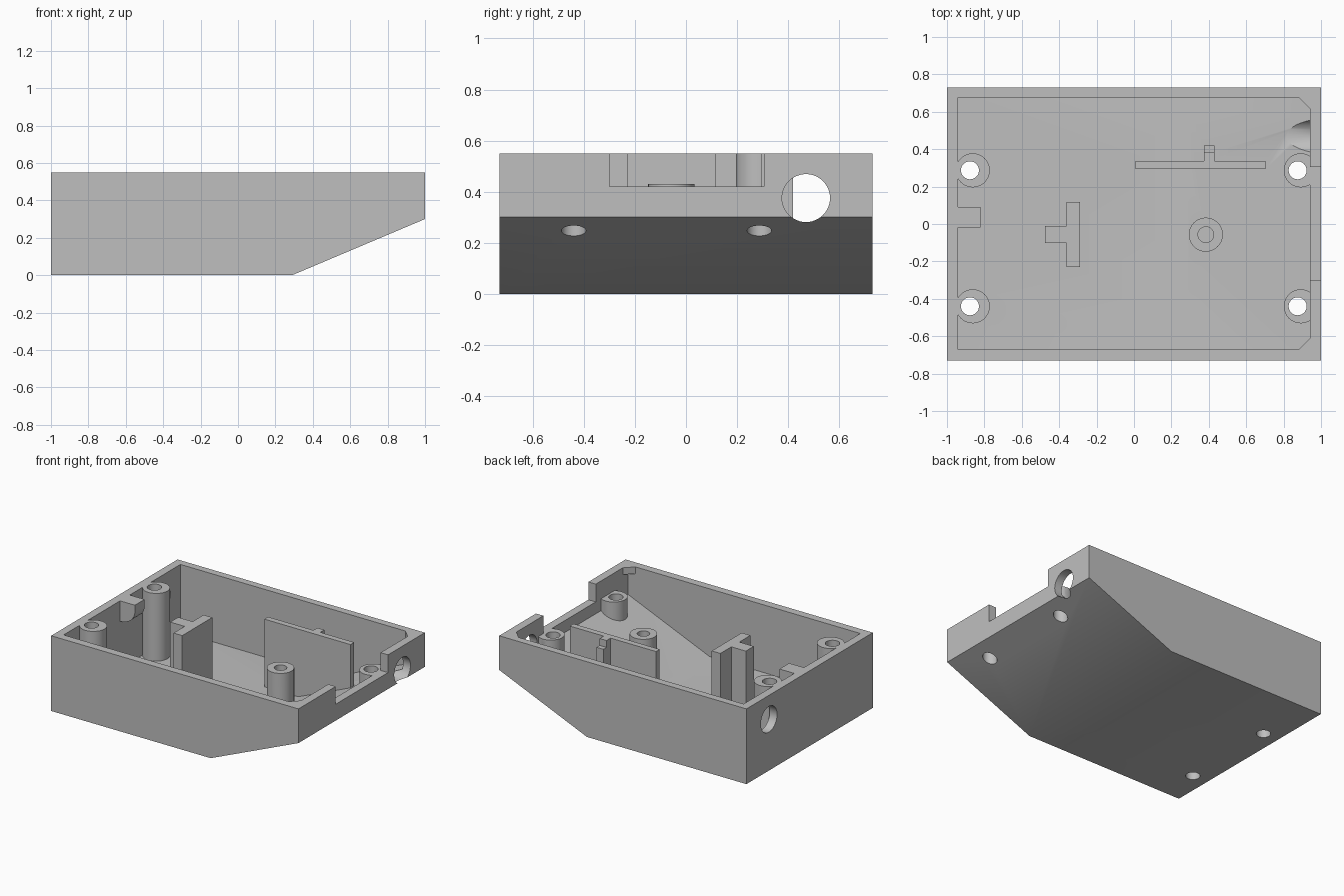
import bpy, bmesh, math
from mathutils import Matrix, Vector

if "Cube" in bpy.data.objects:
    bpy.data.objects.remove(bpy.data.objects["Cube"], do_unlink=True)

ABOVE = 0.8     # height that reaches clear of the rim
RIM = 0.55      # top of the walls
LOW = 0.42      # top of the low posts and the wall notch


def to_object(name, bm):
    bmesh.ops.recalc_face_normals(bm, faces=bm.faces[:])
    mesh = bpy.data.meshes.new(name)
    bm.to_mesh(mesh)
    bm.free()
    obj = bpy.data.objects.new(name, mesh)
    bpy.context.collection.objects.link(obj)
    return obj


def prism(name, outline, y0, y1):
    """Extrude an x-z outline along y."""
    bm = bmesh.new()
    face = bm.faces.new([bm.verts.new((x, y0, z)) for x, z in outline])
    new = bmesh.ops.extrude_face_region(bm, geom=[face])["geom"]
    verts = [v for v in new if isinstance(v, bmesh.types.BMVert)]
    bmesh.ops.translate(bm, verts=verts, vec=(0, y1 - y0, 0))
    return to_object(name, bm)


def box(name, x0, x1, y0, y1, z0, z1):
    return prism(name, [(x0, z0), (x1, z0), (x1, z1), (x0, z1)], y0, y1)


def rod(name, start, end, radius, sides=48):
    a, b = Vector(start), Vector(end)
    turn = (b - a).to_track_quat("Z", "Y").to_matrix().to_4x4()
    bm = bmesh.new()
    bmesh.ops.create_cone(bm, cap_ends=True, segments=sides, radius1=radius,
                          radius2=radius, depth=(b - a).length,
                          matrix=Matrix.Translation((a + b) / 2) @ turn)
    return to_object(name, bm)


def carve(target, cutter):
    """Subtract the cutter and throw it away."""
    mod = target.modifiers.new("carve", "BOOLEAN")
    mod.operation = "DIFFERENCE"
    mod.solver = "EXACT"
    mod.object = cutter
    bpy.context.view_layer.objects.active = target
    bpy.ops.object.modifier_apply(modifier=mod.name)
    bpy.data.objects.remove(cutter, do_unlink=True)


# Outer block with the sloping underside
case = prism("enclosure_shell",
             [(-1, 0), (0.29, 0), (1, 0.3), (1, RIM), (-1, RIM)], -0.73, 0.73)

# Hollow inside; whatever is removed from it stays standing in the case
hollow = prism("hollow", [(-0.94, 0.055), (0.28, 0.055), (0.94, 0.333),
                          (0.94, 0.7), (-0.94, 0.7)], -0.672, 0.677)

# Screw posts: tall on the left wall side, low on the sloping side
for y in (-0.44, 0.287):
    carve(hollow, rod("tall_post", (-0.862, y, -0.1), (-0.862, y, ABOVE), 0.091))
    carve(hollow, rod("low_post", (0.892, y, -0.1), (0.892, y, LOW), 0.091))
carve(hollow, rod("centre_post", (0.384, -0.057, -0.1), (0.384, -0.057, 0.43), 0.091))

# T-shaped rib, long rib and its stepped fin
carve(hollow, box("rib_bar", -0.36, -0.29, -0.23, 0.117, -0.1, ABOVE))
carve(hollow, box("rib_stem", -0.477, -0.33, -0.102, -0.01, -0.1, ABOVE))
carve(hollow, box("long_rib", 0.007, 0.704, 0.294, 0.337, -0.1, ABOVE))
carve(hollow, box("fin", 0.374, 0.43, 0.31, 0.384, -0.1, ABOVE))
carve(hollow, box("fin_step", 0.374, 0.43, 0.35, 0.42, -0.1, 0.5))

# Rounded bracket under the rim of the left wall
curve = [(-0.94 + 0.12 * math.cos(math.radians(a)),
          0.5 - 0.1 * math.sin(math.radians(a))) for a in range(0, 91, 10)]
carve(hollow, prism("bracket", [(-0.98, ABOVE), (-0.82, ABOVE)] + curve
                    + [(-0.98, 0.4)], -0.02, 0.092))

# Small corner gussets at the rim
for side, wall in ((-1, 0.672), (1, 0.677)):
    bm = bmesh.new()
    corner = [(0.88, wall), (0.94, wall - 0.06), (1, wall - 0.06),
              (1, wall + 0.06), (0.88, wall + 0.06)]
    face = bm.faces.new([bm.verts.new((x, side * y, 0.5)) for x, y in corner])
    new = bmesh.ops.extrude_face_region(bm, geom=[face])["geom"]
    bmesh.ops.translate(bm, vec=(0, 0, 0.3),
                        verts=[v for v in new if isinstance(v, bmesh.types.BMVert)])
    carve(hollow, to_object("corner_gusset", bm))

carve(case, hollow)

# Notch in the right wall
carve(case, box("notch", 0.94, 1.2, -0.3, 0.305, LOW, ABOVE))

# Cable holes through both end walls
for x0, x1 in ((-1.2, -0.9), (0.75, 1.2)):
    carve(case, rod("cable_hole", (x0, 0.47, 0.375), (x1, 0.47, 0.375), 0.094))

# Screw holes through the floor, and a blind one in the centre post
for x in (-0.877, 0.875):
    for y in (-0.44, 0.287):
        carve(case, rod("screw_hole", (x, y, -0.1), (x, y, ABOVE), 0.048))
carve(case, rod("pilot_hole", (0.384, -0.057, 0.15), (0.384, -0.057, ABOVE), 0.042))

# Single grey plastic
grey = bpy.data.materials.new("grey_plastic")
grey.use_nodes = True
colour = (0.52, 0.52, 0.52, 1)
grey.diffuse_color = colour
grey.node_tree.nodes["Principled BSDF"].inputs["Base Color"].default_value = colour
case.data.materials.clear()
case.data.materials.append(grey)
for poly in case.data.polygons:
    poly.material_index = 0

bpy.ops.object.select_all(action="DESELECT")
case.select_set(True)
bpy.context.view_layer.objects.active = case
bpy.ops.object.shade_smooth_by_angle(angle=math.radians(30))
